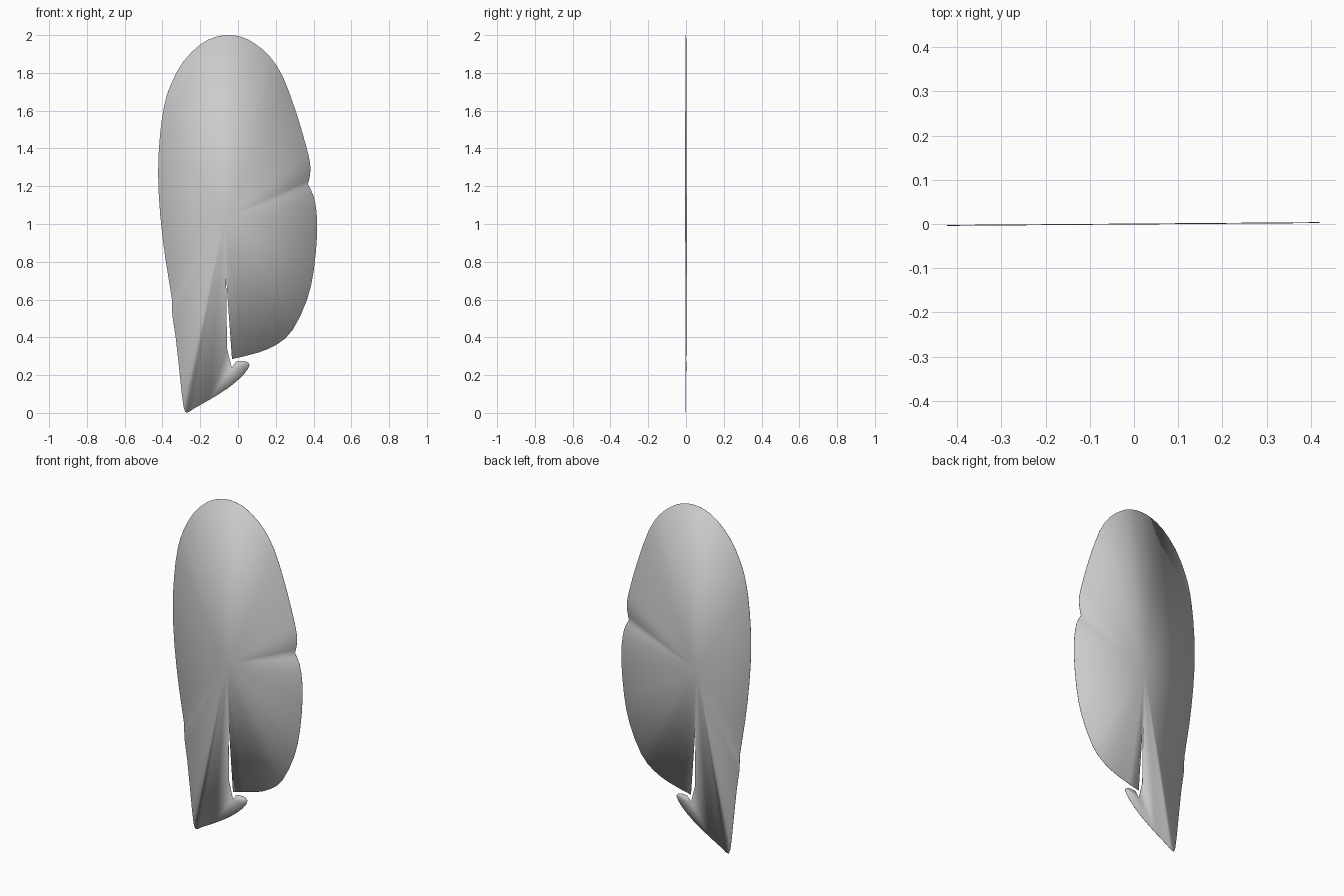
import bpy, bmesh

if "Cube" in bpy.data.objects:
    bpy.data.objects.remove(bpy.data.objects["Cube"])


def smooth_chain(pts, steps=2):
    """Catmull-Rom through the points, keeping both ends as corners."""
    p = [pts[0]] + pts + [pts[-1]]
    out = []
    for i in range(1, len(p) - 2):
        a, b, c, d = p[i - 1:i + 3]
        for s in range(steps):
            t = s / steps
            out.append(tuple(0.5 * (2 * b[k] + (c[k] - a[k]) * t
                       + (2 * a[k] - 5 * b[k] + 4 * c[k] - d[k]) * t * t
                       + (3 * b[k] - a[k] - 3 * c[k] + d[k]) * t ** 3) for k in (0, 1)))
    return out + [pts[-1]]


# Outline in (x, z): tail tip, up the left edge, over the top, to the right notch
upper = smooth_chain([(-0.15, 0.07), (-0.235, 0.022), (-0.268, 0.002), (-0.288, 0.03),
                      (-0.308, 0.2), (-0.33, 0.4), (-0.348, 0.52), (-0.351, 0.61),
                      (-0.385, 0.82), (-0.412, 1.05), (-0.423, 1.27), (-0.413, 1.47),
                      (-0.39, 1.63), (-0.355, 1.74), (-0.29, 1.86), (-0.2, 1.95),
                      (-0.12, 1.99), (-0.05, 2.0), (0.02, 1.99), (0.09, 1.955),
                      (0.17, 1.885), (0.24, 1.775), (0.31, 1.585), (0.36, 1.415),
                      (0.382, 1.32), (0.381, 1.26), (0.37, 1.21)])
# Right lobe down to the slit
right = smooth_chain([(0.37, 1.21), (0.40, 1.15), (0.416, 1.06), (0.419, 0.95),
                      (0.402, 0.76), (0.366, 0.6), (0.29, 0.44), (0.21, 0.365),
                      (0.11, 0.32), (-0.032, 0.285)])
# Hooked lower lip of the tail
lip = smooth_chain([(-0.01, 0.272), (0.03, 0.275), (0.062, 0.257), (0.03, 0.203),
                    (-0.05, 0.133), (-0.15, 0.07)])
hub, slit_top, slit_low, notch = (-0.07, 1.03), (-0.063, 0.72), (-0.058, 0.34), (-0.033, 0.24)

bm = bmesh.new()
cache = {}


def vert(p):
    key = (round(p[0], 5), round(p[1], 5))
    if key not in cache:
        cache[key] = bm.verts.new((p[0], 0.003 * p[0] / 0.4, p[1]))
    return cache[key]


def fan(centre, chain):
    for a, b in zip(chain, chain[1:]):
        bm.faces.new([vert(centre), vert(a), vert(b)])


# Blade fans out from the hub, lip fans out from the notch
fan(hub, [slit_low] + upper + right[1:] + [slit_top])
bm.faces.new([vert(hub), vert(slit_top), vert(slit_low)])
fan(notch, lip + [slit_low])
bmesh.ops.recalc_face_normals(bm, faces=bm.faces[:])
if sum(f.normal.y * f.calc_area() for f in bm.faces) > 0:
    bmesh.ops.reverse_faces(bm, faces=bm.faces[:])
for f in bm.faces:
    f.smooth = True

mesh = bpy.data.meshes.new("leaf_blade")
bm.to_mesh(mesh)
bm.free()
leaf = bpy.data.objects.new("leaf_blade", mesh)
bpy.context.collection.objects.link(leaf)

# Paper-thin body with a soft rim
mod = leaf.modifiers.new("thickness", 'SOLIDIFY')
mod.thickness = 0.002
mod.offset = 0
